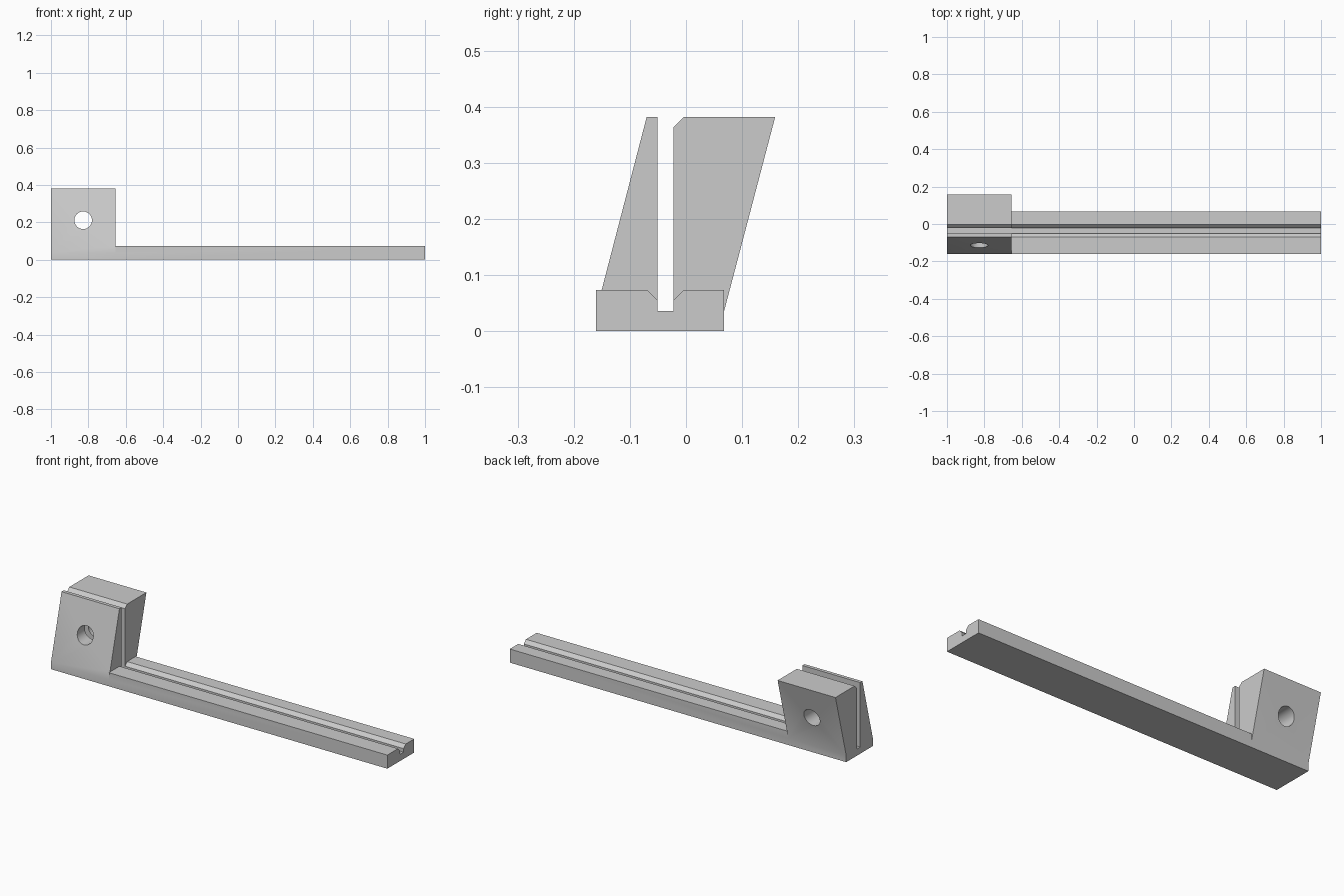
import bpy
import bmesh
import math

cube = bpy.data.objects.get("Cube")
if cube:
    bpy.data.objects.remove(cube, do_unlink=True)

grey = bpy.data.materials.new("plain grey")
grey.use_nodes = True
colour = (0.6, 0.6, 0.6, 1)
grey.diffuse_color = colour
grey.node_tree.nodes["Principled BSDF"].inputs["Base Color"].default_value = colour


def extrude_profile(name, profile, x0, x1):
    """Solid made by sweeping a (y, z) profile along x."""
    bm = bmesh.new()
    face = bm.faces.new([bm.verts.new((x0, y, z)) for y, z in profile])
    swept = bmesh.ops.extrude_face_region(bm, geom=[face])["geom"]
    verts = [v for v in swept if isinstance(v, bmesh.types.BMVert)]
    bmesh.ops.translate(bm, verts=verts, vec=(x1 - x0, 0, 0))
    bmesh.ops.recalc_face_normals(bm, faces=bm.faces)
    mesh = bpy.data.meshes.new(name)
    bm.to_mesh(mesh)
    bm.free()
    mesh.materials.append(grey)
    ob = bpy.data.objects.new(name, mesh)
    bpy.context.collection.objects.link(ob)
    return ob


def boolean(target, tool, operation):
    bpy.context.view_layer.objects.active = target
    mod = target.modifiers.new(operation.lower(), "BOOLEAN")
    mod.operation = operation
    mod.solver = "EXACT"
    mod.object = tool
    bpy.ops.object.modifier_apply(modifier=mod.name)
    bpy.data.objects.remove(tool, do_unlink=True)


# Shared dimensions
front, back = -0.16, 0.068
slot_front, slot_back, slot_floor = -0.051, -0.022, 0.036
rail_top, head_top, split = 0.073, 0.382, -0.656
bevel = 0.018
slot = [(slot_back, slot_floor), (slot_front, slot_floor)]

# Long rail with a chamfered groove
rail_profile = [
    (front, 0), (back, 0), (back, rail_top),
    (slot_back + bevel, rail_top), (slot_back, rail_top - bevel), *slot,
    (slot_front, rail_top - bevel), (slot_front - bevel, rail_top),
    (front, rail_top),
]
holder = extrude_profile("slotted_holder", rail_profile, split, 1)

# Leaning head, slotted from the top
head_profile = [
    (front, 0), (back, 0), (back, 0.036), (0.159, head_top),
    (slot_back + bevel, head_top), (slot_back, head_top - bevel), *slot,
    (slot_front, head_top), (-0.07, head_top), (front, 0.036),
]
head = extrude_profile("leaning_head", head_profile, -1, split)

# Round screw hole through both jaws
bpy.ops.mesh.primitive_cylinder_add(
    vertices=48, radius=0.047, depth=1,
    location=(-0.828, 0, 0.211), rotation=(math.pi / 2, 0, 0))
drill = bpy.context.object
drill.data.materials.append(grey)
boolean(head, drill, "DIFFERENCE")
boolean(holder, head, "UNION")

# Smooth hole wall and soft lower crease, sharp edges elsewhere
bpy.ops.object.select_all(action="DESELECT")
holder.select_set(True)
bpy.context.view_layer.objects.active = holder
bpy.ops.object.shade_smooth_by_angle(angle=math.radians(30))
